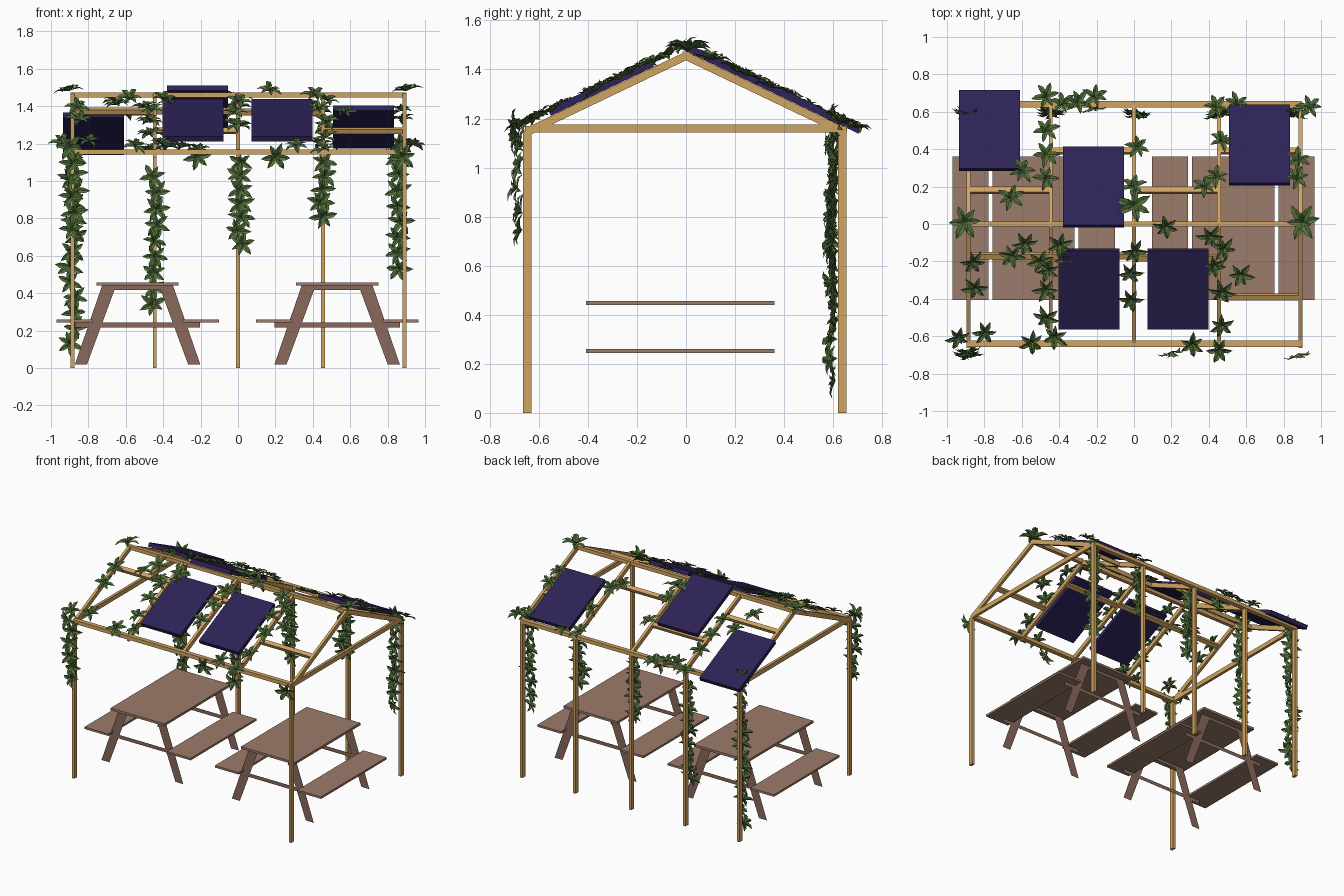
import bpy, bmesh, math, random
from mathutils import Vector, Matrix

if "Cube" in bpy.data.objects:
    bpy.data.objects.remove(bpy.data.objects["Cube"])

random.seed(4)
SLOPE, RIDGE = 0.478, 1.473
ANG = math.atan(SLOPE)


def material(name, col):
    m = bpy.data.materials.new(name)
    m.diffuse_color = (*col, 1)
    m.use_nodes = True
    m.node_tree.nodes["Principled BSDF"].inputs["Base Color"].default_value = m.diffuse_color
    return m


WOOD = material("pale_wood", (0.63, 0.37, 0.12))
BROWN = material("brown_wood", (0.33, 0.20, 0.145))
LEGS = material("leg_wood", (0.25, 0.14, 0.105))
NAVY = material("navy", (0.026, 0.016, 0.095))
GREEN = material("leaf_green", (0.09, 0.17, 0.045))


def finish(name, bm, mat):
    me = bpy.data.meshes.new(name)
    bm.to_mesh(me)
    bm.free()
    me.materials.append(mat)
    ob = bpy.data.objects.new(name, me)
    bpy.context.collection.objects.link(ob)
    return ob


def box(name, centre, size, mat, tilt=0):
    bm = bmesh.new()
    m = Matrix.Translation(centre) @ Matrix.Rotation(tilt, 4, 'X') @ Matrix.Diagonal((*size, 1))
    bmesh.ops.create_cube(bm, size=1, matrix=m)
    return finish(name, bm, mat)


def span(name, lo, hi, mat):
    lo, hi = Vector(lo), Vector(hi)
    return box(name, (lo + hi) / 2, hi - lo, mat)


def roof_z(y):
    return RIDGE - SLOPE * abs(y)


# Posts: five at the back, two at the front
XS = [-0.885, -0.445, 0.0, 0.455, 0.89]
for x in XS:
    box("back_post", (x, 0.637, 0.575), (0.02, 0.033, 1.15), WOOD)
for x in (XS[0], XS[-1]):
    box("front_post", (x, -0.647, 0.575), (0.02, 0.033, 1.15), WOOD)
    box("tie_beam", (x, -0.003, 1.159), (0.02, 1.26, 0.033), WOOD)

# Eave beams and ridge beam
for y in (-0.64, 0.64):
    box("eave_beam", (0.0, y, 1.156), (1.79, 0.033, 0.027), WOOD)
box("ridge_beam", (0.005, 0, 1.459), (1.79, 0.027, 0.027), WOOD)

# Rafter pairs, an inverted V profile
for x in XS:
    bm = bmesh.new()
    e = 0.65
    prof = [(-e, roof_z(e)), (0, RIDGE), (e, roof_z(e)),
            (e, roof_z(e) - 0.036), (0, RIDGE - 0.036), (-e, roof_z(e) - 0.036)]
    a = [bm.verts.new((x - 0.01, *p)) for p in prof]
    b = [bm.verts.new((x + 0.01, *p)) for p in prof]
    for i in range(6):
        j = (i + 1) % 6
        bm.faces.new((a[i], a[j], b[j], b[i]))
    for v in (a, b):
        bm.faces.new((v[0], v[1], v[4], v[5]))
        bm.faces.new((v[1], v[2], v[3], v[4]))
    bmesh.ops.recalc_face_normals(bm, faces=bm.faces)
    finish("rafter", bm, WOOD)

# Purlins, staggered bay by bay
for bay, ys in enumerate([(0.18, -0.17), (0.39, -0.17), (0.18, -0.18), (0.39, -0.39)]):
    x0, x1 = XS[bay], XS[bay + 1]
    for y in ys:
        box("purlin", ((x0 + x1) / 2, y, roof_z(y) - 0.018), (x1 - x0, 0.03, 0.027),
            WOOD, -math.copysign(ANG, y))

# Roof panels
for x, y in [(-0.773, 0.50), (-0.217, 0.198), (0.671, 0.423), (-0.24, -0.347), (0.236, -0.347)]:
    box("roof_panel", (x, y, roof_z(y) + 0.018), (0.325, 0.466, 0.03), NAVY,
        -math.copysign(ANG, y))


def flat_bars(name, polys, y):
    bm = bmesh.new()
    for poly in polys:
        bm.faces.new([bm.verts.new((px, y, pz)) for px, pz in poly])
    return finish(name, bm, LEGS)


# Picnic tables: tops, benches and thin A-shaped leg frames
Y0, Y1 = -0.407, 0.36
for cx in (-0.537, 0.53):
    span("table_top", (cx - 0.22, Y0, 0.44), (cx + 0.22, Y1, 0.457), BROWN)
    for s in (-1, 1):
        box("bench_seat", (cx + s * 0.338, (Y0 + Y1) / 2, 0.252),
            (0.193, Y1 - Y0, 0.015), BROWN)
    for y in (-0.35, 0.30):
        bars = [[(cx + s * a, z) for a, z in
                 ((0.27, 0.02), (0.335, 0.02), (0.19, 0.44), (0.115, 0.44))] for s in (-1, 1)]
        bars.append([(cx + a, z) for a, z in
                     ((-0.335, 0.217), (0.335, 0.217), (0.335, 0.244), (-0.335, 0.244))])
        bars.append([(cx + a, z) for a, z in
                     ((-0.19, 0.418), (0.19, 0.418), (0.19, 0.44), (-0.19, 0.44))])
        flat_bars("leg_frame", bars, y)


# Foliage: rosettes of folded pointed leaves
def leaf(bm, m, length):
    ribs, left, right = [], [], []
    for t, w, h in ((0, 0, 0), (0.35, 0.2, 0.05), (0.7, 0.17, 0.04), (1, 0, -0.12)):
        ribs.append(bm.verts.new(m @ Vector((t * length, 0, h * length))))
        if w:
            for side, s in ((left, 1), (right, -1)):
                side.append(bm.verts.new(m @ Vector((t * length, s * w * length, (h + 0.08) * length))))
    for e, s in ((left, 1), (right, -1)):
        for f in ((ribs[0], ribs[1], e[0]), (ribs[1], ribs[2], e[1], e[0]),
                  (ribs[2], ribs[3], e[1])):
            bm.faces.new(f if s > 0 else f[::-1])


def rosette(bm, at, normal, radius):
    n = Vector(normal).normalized()
    n = (n + Vector([random.uniform(-0.2, 0.2) for _ in range(3)])).normalized()
    base = Matrix.Translation(at) @ n.to_track_quat('Z', 'Y').to_matrix().to_4x4()
    turn = random.uniform(0, 6.28)
    for count, lift, scale in ((6, 12, 1.0), (4, 42, 0.6)):
        for i in range(count):
            a = turn + lift + i * math.tau / count + random.uniform(-0.2, 0.2)
            up = math.radians(lift + random.uniform(-10, 10))
            m = base @ Matrix.Rotation(a, 4, 'Z') @ Matrix.Rotation(-up, 4, 'Y')
            leaf(bm, m, radius * scale * random.uniform(0.85, 1.1))


# Vines hanging along the posts: x, y, top, bottom
bm = bmesh.new()
for x, y, top, low in [(-0.89, -0.68, 1.18, 0.74), (-0.885, 0.61, 1.2, 0.13),
                       (-0.445, 0.61, 1.02, 0.34), (0.015, 0.605, 1.1, 0.66),
                       (0.455, 0.605, 1.1, 0.81), (0.87, 0.61, 1.2, 0.53)]:
    n = round((top - low) / 0.08)
    for i in range(n + 1):
        z = top + (low - top) * i / n
        p = (x + random.uniform(-0.02, 0.02), y + random.uniform(-0.012, 0.012), z)
        rosette(bm, p, (random.uniform(-0.4, 0.4), -1, 0.1), 0.075)
for x, y in [(-0.22, 0.63), (0.2, -0.68), (0.88, -0.69)]:
    rosette(bm, (x, y, 1.13), (0, -1, 0), 0.08)
finish("hanging_vines", bm, GREEN)

# Leaves creeping over the roof: x, y
spots = [(-0.86, -0.2), (-0.85, -0.34), (-0.94, -0.6), (-0.80, -0.58), (-0.47, 0.68),
         (-0.47, 0.5), (-0.47, 0.37), (-0.47, 0.24), (-0.6, 0.28), (-0.66, 0.14),
         (-0.5, -0.2), (-0.4, -0.11), (-0.58, -0.1), (-0.36, -0.18), (-0.65, -0.17),
         (-0.47, -0.35), (-0.47, -0.5), (-0.42, -0.6), (-0.55, -0.63), (-0.46, -0.24),
         (0.02, 0.41), (0, 0.2), (0, -0.14), (-0.02, -0.26), (-0.02, -0.4),
         (0.17, -0.01), (0.38, 0.2), (0.47, 0.44), (0.44, 0.25), (0.44, 0.62),
         (0.55, 0.64), (0.41, -0.06), (0.48, -0.13), (0.43, -0.22), (0.57, -0.27),
         (0.47, -0.36), (0.47, -0.54), (0.46, -0.67), (0.31, -0.64), (0.87, 0.24),
         (0.94, 0.62), (0.88, 0.34), (-0.3, 0.65), (-0.21, 0.68), (-0.38, 0.64)]
bm = bmesh.new()
for x, y in spots:
    rosette(bm, (x, y, roof_z(y) + 0.015), (0, math.copysign(SLOPE, y), 1), 0.075)
for x, y in ((-0.905, 0.01), (0.9, 0.01), (0.0, 0.1)):
    rosette(bm, (x, y, roof_z(y) + 0.012), (0, 0, 1), 0.098)
finish("roof_leaves", bm, GREEN)
